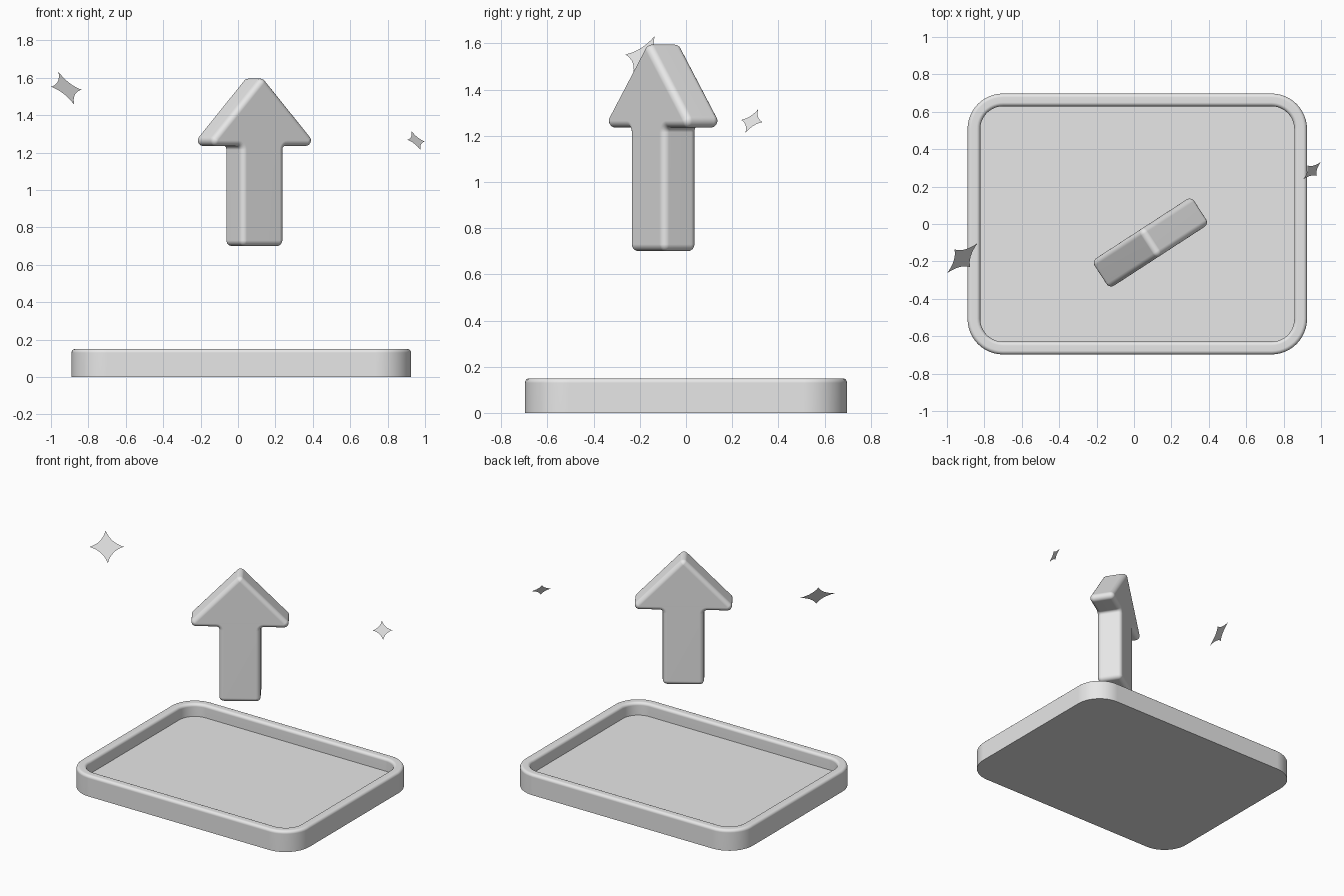
import bpy, bmesh, math
from mathutils import Vector

if "Cube" in bpy.data.objects:
    bpy.data.objects.remove(bpy.data.objects["Cube"])

grey = bpy.data.materials.new("light_grey")
grey.diffuse_color = (0.8, 0.8, 0.8, 1)
grey.use_nodes = True
grey.node_tree.nodes["Principled BSDF"].inputs["Base Color"].default_value = grey.diffuse_color


def finish(bm, name, smooth=True):
    bmesh.ops.remove_doubles(bm, verts=bm.verts, dist=1e-5)
    if smooth:
        bmesh.ops.recalc_face_normals(bm, faces=bm.faces)
    mesh = bpy.data.meshes.new(name)
    bm.to_mesh(mesh)
    bm.free()
    mesh.materials.append(grey)
    obj = bpy.data.objects.new(name, mesh)
    bpy.context.collection.objects.link(obj)
    if smooth:
        mesh.shade_smooth()
        mesh.set_sharp_from_angle(angle=math.radians(40))
        mod = obj.modifiers.new("clean_shading", 'WEIGHTED_NORMAL')
        mod.keep_sharp = True
    return obj


def loft(loops, name):
    """Skin a stack of equal-length closed loops and cap both ends."""
    bm = bmesh.new()
    rings = [[bm.verts.new(p) for p in loop] for loop in loops]
    n = len(rings[0])
    for a, b in zip(rings, rings[1:]):
        for i in range(n):
            j = (i + 1) % n
            bm.faces.new((a[i], a[j], b[j], b[i]))
    bm.faces.new(rings[0][::-1])
    bm.faces.new(rings[-1])
    return finish(bm, name)


def arc(cx, cy, r, a0, a1, steps):
    return [(cx + r * math.cos(math.radians(a0 + (a1 - a0) * i / steps)),
             cy + r * math.sin(math.radians(a0 + (a1 - a0) * i / steps)))
            for i in range(steps + 1)]


# Tray: rounded rectangle walls with a softened rim and a recessed floor
HX, HY, R, TOP, FLOOR, WALL, RIM = 0.9075, 0.6975, 0.19, 0.15, 0.06, 0.068, 0.02


def tray_loop(inset, z):
    r = R - inset
    pts = []
    for k, (sx, sy) in enumerate([(1, 1), (-1, 1), (-1, -1), (1, -1)]):
        pts += arc(sx * (HX - R), sy * (HY - R), r, 90 * k, 90 * k + 90, 12)
    return [(x, y, z) for x, y in pts]


section = [(0, 0)]
section += [(RIM - x, TOP - RIM + z) for x, z in arc(0, 0, RIM, 0, 90, 5)]
section += [(WALL - RIM + x, TOP - RIM + z) for x, z in arc(0, 0, RIM, 90, 0, 5)]
section += [(WALL, FLOOR)]
tray = loft([tray_loop(i, z) for i, z in section], "tray")
tray.location = (0.0175, 0, 0)

# Arrow: upright, with rounded corners and rounded front and back edges
ROUND, FILLET, HALF = 0.03, 0.02, 0.0875


def arrow_loop(r, y):
    fillet = FILLET + ROUND - r
    right = arc(0.105, 0.73, r, -90, 0, 5)                 # stem foot
    right += arc(0.155, 1.215, fillet, 180, 90, 5)         # inner corner
    right += arc(0.2875, 1.265, r, -90, 46, 8)             # head corner
    right += arc(0, 1.565, r, 46, 90, 4)                   # tip
    left = [(-x, z) for x, z in reversed(right[:-1])]
    return [(x, y, z) for x, z in right + left]


layers = [(ROUND * math.cos(t), HALF - ROUND + ROUND * math.sin(t))
          for t in (math.pi / 2 * i / 5 for i in range(6))]
arrow = loft([arrow_loop(r, -d) for r, d in reversed(layers)] +
             [arrow_loop(r, d) for r, d in layers], "arrow")
arrow.location = (0.0875, -0.099, 0)
arrow.rotation_euler = (0, 0, math.radians(33))


# Sparkles: flat four-pointed stars with concave edges
def sparkle(name, centre, scale):
    up = Vector((-0.042, 0.0475, 0.088)) * scale
    side = Vector((0.081, 0.08, -0.008)) * scale
    bm = bmesh.new()
    mid = bm.verts.new(centre)
    rim = []
    k, steps = 0.24, 8
    for q in range(4):
        c, s = ((1, 0), (0, 1), (-1, 0), (0, -1))[q]
        for i in range(steps):
            t = i / steps
            u = (1 - t) ** 2 + 2 * t * (1 - t) * k
            v = t ** 2 + 2 * t * (1 - t) * k
            rim.append(bm.verts.new(Vector(centre) + side * (u * c - v * s)
                                    + up * (u * s + v * c)))
    for i in range(len(rim)):
        bm.faces.new((mid, rim[i], rim[(i + 1) % len(rim)]))
    return finish(bm, name, smooth=False)


sparkle("large_sparkle", (-0.918, -0.183, 1.544), 1.0)
sparkle("small_sparkle", (0.952, 0.285, 1.264), 0.58)
